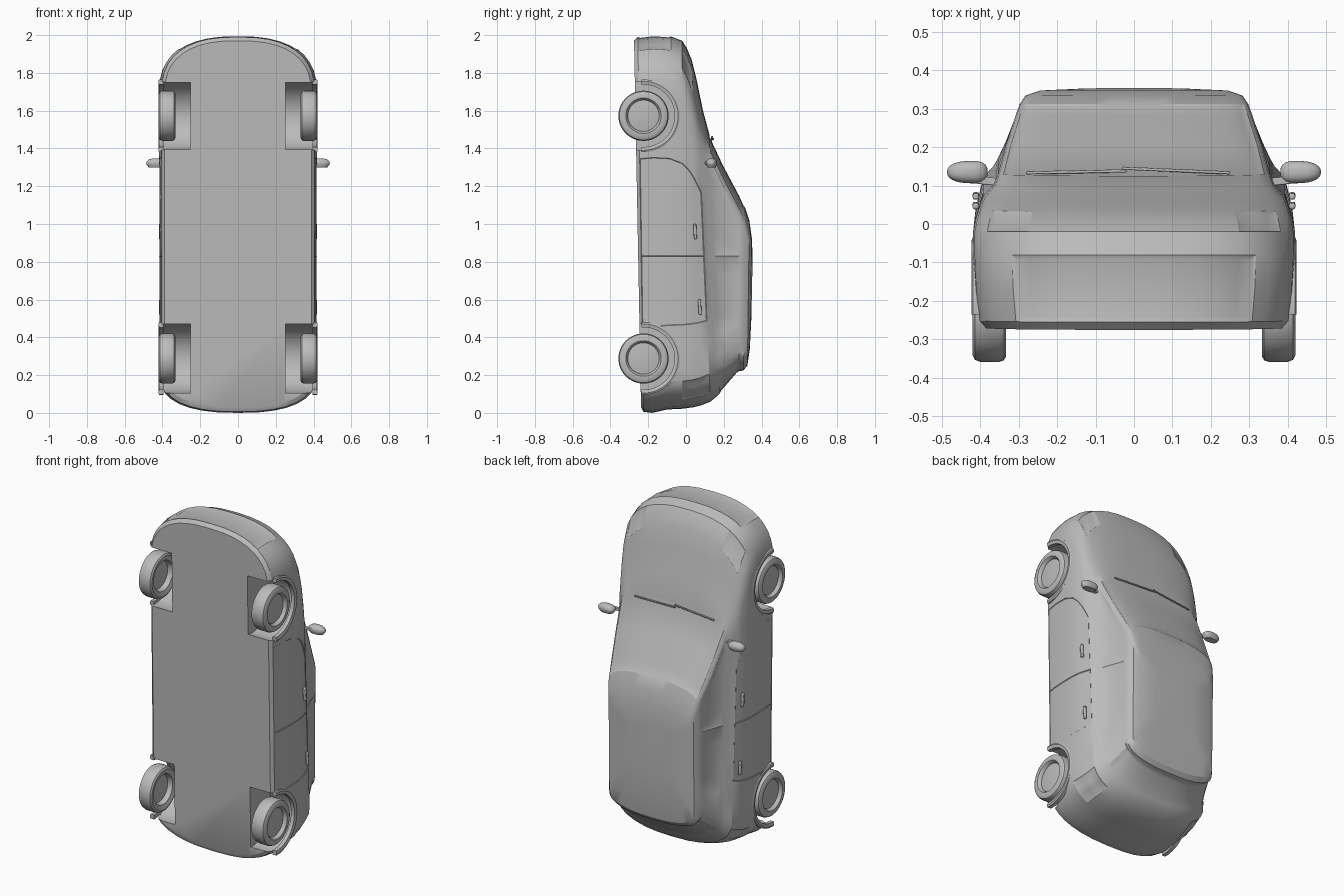
import bpy, bmesh, math
from mathutils import Vector

if "Cube" in bpy.data.objects:
    bpy.data.objects.remove(bpy.data.objects["Cube"])

paint = bpy.data.materials.new("plain_grey")
paint.diffuse_color = (0.5, 0.5, 0.5, 1)
paint.use_nodes = True
paint.node_tree.nodes["Principled BSDF"].inputs["Base Color"].default_value = paint.diffuse_color


def finish(ob, angle=30):
    if not ob.data.materials:
        ob.data.materials.append(paint)
    bpy.ops.object.select_all(action='DESELECT')
    ob.select_set(True)
    bpy.context.view_layer.objects.active = ob
    bpy.ops.object.shade_smooth_by_angle(angle=math.radians(angle))
    return ob


def from_bmesh(name, bm):
    bmesh.ops.recalc_face_normals(bm, faces=bm.faces)
    me = bpy.data.meshes.new(name)
    bm.to_mesh(me)
    bm.free()
    ob = bpy.data.objects.new(name, me)
    bpy.context.collection.objects.link(ob)
    return ob


# Body: stacked plan outlines from floor (-y) to roof (+y), nose pointing up
# (y at tail, y at nose, tail z, nose z, half width, tail rounding, nose rounding)
LAYERS = [
    (-.238, -.275, .030, 1.970, .388, .18, .28),
    (-.225, -.255, .006, 1.990, .405, .20, .30),
    (-.180, -.170, .000, 2.000, .414, .20, .30),
    (-.100, -.080, .018, 1.993, .418, .20, .30),
    (-.020, -.020, .022, 1.970, .418, .20, .32),
    (.040, .005, .030, 1.930, .412, .20, .34),
    (.080, .030, .040, 1.870, .403, .20, .36),
    (.130, .055, .060, 1.770, .392, .20, .38),
    (.160, .090, .085, 1.600, .365, .20, .28),
    (.180, .125, .105, 1.470, .353, .20, .14),
    (.215, .200, .145, 1.310, .334, .18, .12),
    (.280, .285, .220, 1.150, .307, .14, .12),
    (.305, .312, .226, 1.090, .297, .10, .10),
    (.325, .335, .250, 1.020, .282, .10, .10),
    (.338, .348, .340, .930, .245, .08, .08),
    (.346, .353, .500, .830, .130, .05, .05),
]
NF, NS, NR = 10, 5, 8           # nose arc, each side half, tail arc
HALF = NF + 2 * NS + NR


def half_outline(zr, zf, hw, dr, df):
    pts = []
    for i in range(NF + 1):
        t = i / NF * math.pi / 2
        pts.append((hw * math.sin(t) ** .8, zf - df * (1 - max(math.cos(t), 0) ** .8)))
    start, end = zf - df, zr + dr
    mid = max(min(.83, start - .1), end + .1)
    for a, b in ((start, mid), (mid, end)):
        pts += [(hw, a + (b - a) * k / NS) for k in range(1, NS + 1)]
    for i in range(NR - 1, -1, -1):
        t = i / NR * math.pi / 2
        pts.append((hw * math.sin(t) ** .8, zr + dr * (1 - math.cos(t) ** .8)))
    return pts


bm = bmesh.new()
rings, cells = [], {}
for yr, yf, zr, zf, hw, dr, df in LAYERS:
    pts = half_outline(zr, zf, hw, dr, df)
    pts += [(-x, z) for x, z in pts[-2:0:-1]]
    rings.append([bm.verts.new((x, yr + (yf - yr) * (z - zr) / (zf - zr), z)) for x, z in pts])
n = len(rings[0])
for b in range(len(rings) - 1):
    for j in range(n):
        k = (j + 1) % n
        f = bm.faces.new((rings[b][j], rings[b][k], rings[b + 1][k], rings[b + 1][j]))
        cells.setdefault((b, j if j < HALF else n - 1 - j), []).append(f)
bm.faces.new(rings[0])
bm.faces.new(rings[-1])
bmesh.ops.recalc_face_normals(bm, faces=bm.faces)


def panel(bands, columns, thickness, depth):
    faces = [f for b in bands for h in columns for f in cells[b, h]]
    bmesh.ops.inset_region(bm, faces=faces, thickness=thickness, depth=depth,
                           use_even_offset=True, use_boundary=True)


panel(range(9, 12), range(0, 8), .010, -.004)            # windscreen
panel(range(9, 11), range(10, 15), .010, -.004)          # front side glass
panel(range(9, 11), range(15, 19), .010, -.004)          # rear side glass
panel(range(9, 11), range(22, HALF), .012, -.004)        # tailgate glass
panel(range(1, 7), range(12, 15), .003, -.003)           # front doors
panel(range(1, 7), range(15, 18), .003, -.003)           # rear doors
panel(range(1, 3), range(0, 5), .012, -.006)             # lower grille
panel(range(4, 6), range(4, 7), .008, -.004)             # headlights
panel(range(4, 7), range(21, 24), .008, -.004)           # tail lights
body = from_bmesh("body", bm)
body.data.materials.append(paint)

# Wheel wells
AXLES = {"front": 1.573, "rear": .288}
WHEEL_Y = -.225
for z in AXLES.values():
    for s in (-1, 1):
        bpy.ops.mesh.primitive_cylinder_add(vertices=48, radius=.183, depth=.25,
                                            location=(s * .377, WHEEL_Y, z),
                                            rotation=(0, math.pi / 2, 0))
        cutter = bpy.context.object
        bpy.context.view_layer.objects.active = body
        mod = body.modifiers.new("well", 'BOOLEAN')
        mod.operation, mod.object, mod.solver = 'DIFFERENCE', cutter, 'EXACT'
        bpy.ops.object.modifier_apply(modifier=mod.name)
        bpy.data.objects.remove(cutter)
finish(body, 28)


# Turned parts around the x axis: profile is (radius, x)
def turned(name, profile, side, y, z, steps=40, closed=False):
    bm = bmesh.new()
    vs = [bm.verts.new((side * x, y + r, z)) for r, x in profile]
    pairs = list(zip(vs, vs[1:])) + ([(vs[-1], vs[0])] if closed else [])
    es = [bm.edges.new(p) for p in pairs]
    bmesh.ops.spin(bm, geom=vs + es, cent=(0, y, z), axis=(1, 0, 0),
                   angle=math.tau, steps=steps)
    bmesh.ops.remove_doubles(bm, verts=bm.verts, dist=1e-5)
    return finish(from_bmesh(name, bm))


TYRE = [(0, .372), (.082, .368), (.090, .340), (.118, .332), (.129, .338), (.133, .350),
        (.133, .400), (.128, .413), (.115, .420), (.094, .420), (.087, .412),
        (.083, .400), (.050, .404), (0, .406)]
ARCH = [(.165, .395), (.192, .395), (.192, .418), (.183, .422), (.165, .418)]
for end, z in AXLES.items():
    for side, tag in ((-1, "left"), (1, "right")):
        turned(f"{end}_wheel_{tag}", TYRE, side, WHEEL_Y, z)
        # Arch lip, trimmed level with the sill
        arch = turned(f"{end}_arch_{tag}", ARCH, side, WHEEL_Y, z, 48, True)
        bm = bmesh.new()
        bm.from_mesh(arch.data)
        bmesh.ops.bisect_plane(bm, geom=bm.verts[:] + bm.edges[:] + bm.faces[:],
                               plane_co=(0, -.235, 0), plane_no=(0, -1, 0), clear_outer=True)
        bmesh.ops.holes_fill(bm, edges=[e for e in bm.edges if e.is_boundary], sides=0)
        bm.to_mesh(arch.data)
        bm.free()
        finish(arch)


# Bars between two points
def bar(name, a, b, width, height, bevel=.003):
    a, b = Vector(a), Vector(b)
    bpy.ops.mesh.primitive_cube_add(size=1)
    ob = bpy.context.object
    ob.name = name
    ob.scale = (width, height, (b - a).length)
    bpy.ops.object.transform_apply(location=False, rotation=False, scale=True)
    ob.location = (a + b) / 2
    ob.rotation_mode = 'QUATERNION'
    ob.rotation_quaternion = (b - a).to_track_quat('Z', 'Y')
    m = ob.modifiers.new("round", 'BEVEL')
    m.width, m.segments = bevel, 2
    return finish(ob)


for s, tag in ((-1, "left"), (1, "right")):
    # Door mirrors: flattened rounded shells on short stalks
    bpy.ops.mesh.primitive_uv_sphere_add(segments=24, ring_count=12, radius=1,
                                         location=(s * .433, .135, 1.322))
    shell = bpy.context.object
    shell.name = f"mirror_{tag}"
    for v in shell.data.vertices:
        x, y, z = v.co
        taper = 1 - .15 * s * x
        v.co = (math.copysign(abs(x) ** .8, x) * .053,
                math.copysign(abs(y) ** .8, y) * .029 * taper,
                -.022 if z < -.6 else z * .026)
    finish(shell)
    bar(f"mirror_stalk_{tag}", (s * .345, .108, 1.322), (s * .42, .116, 1.322), .02, .016)
    # Door handles
    for part, y, z in (("front", .050, .96), ("rear", .075, .56)):
        bar(f"{part}_handle_{tag}", (s * .411, y, z - .04), (s * .411, y + .004, z + .04)[:1]
            + (y - .004, z + .04), .016, .016, .005)

# Wipers resting on the base of the windscreen
bar("wiper_left", (-.28, .133, 1.437), (-.02, .138, 1.462), .008, .008, .002)
bar("wiper_right", (-.03, .145, 1.452), (.25, .133, 1.443), .008, .008, .002)
